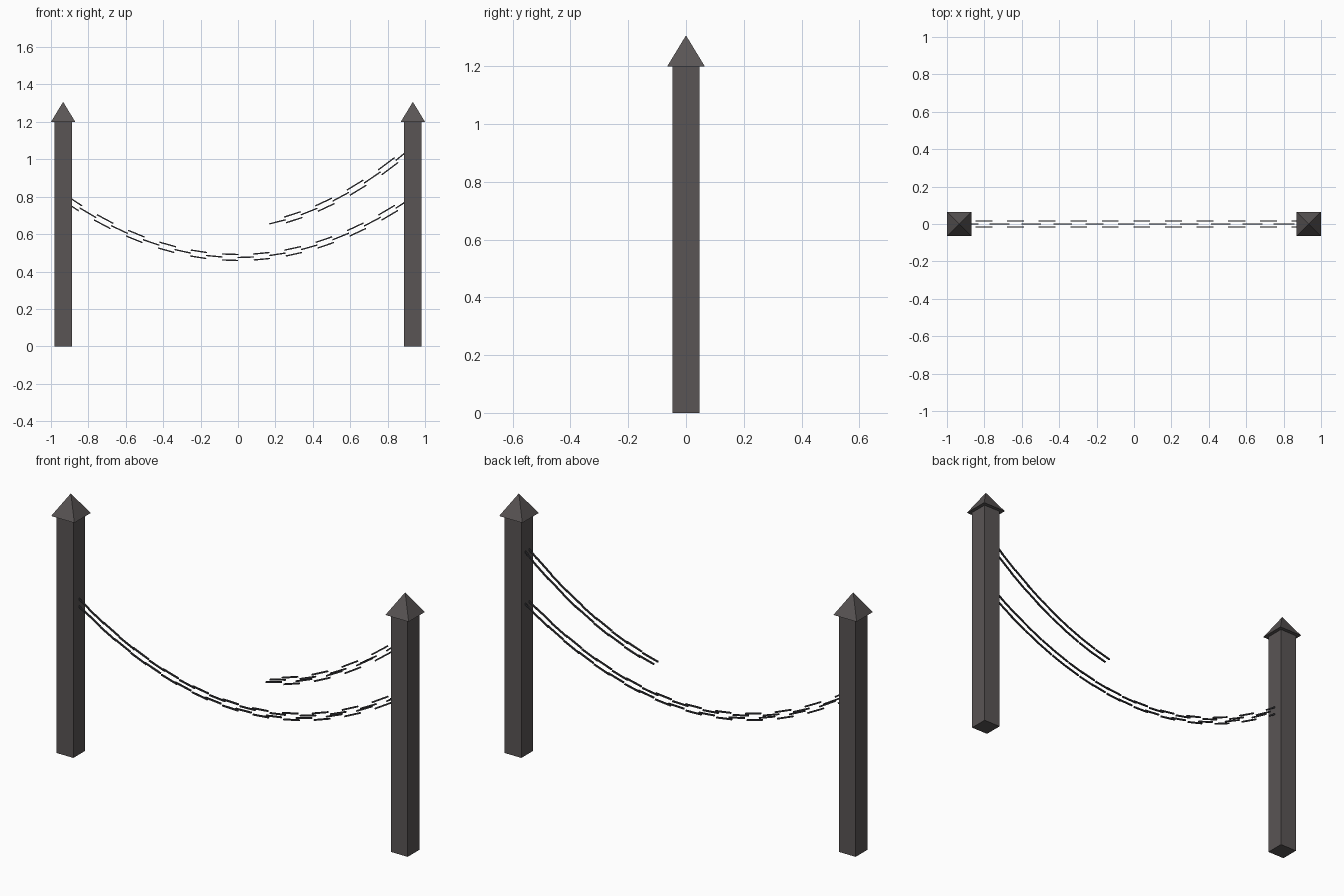
import bpy, bmesh
from mathutils import Vector, Matrix

if "Cube" in bpy.data.objects:
    bpy.data.objects.remove(bpy.data.objects["Cube"])

def material(name, col):
    m = bpy.data.materials.new(name)
    m.diffuse_color = (*col, 1)
    m.use_nodes = True
    m.node_tree.nodes["Principled BSDF"].inputs["Base Color"].default_value = m.diffuse_color
    return m

iron = material("dark_iron", (0.10, 0.09, 0.09))
chain_iron = material("chain_iron", (0.04, 0.04, 0.045))

def finish(name, bm, mat):
    bmesh.ops.recalc_face_normals(bm, faces=bm.faces)
    me = bpy.data.meshes.new(name)
    bm.to_mesh(me)
    bm.free()
    me.materials.append(mat)
    ob = bpy.data.objects.new(name, me)
    bpy.context.collection.objects.link(ob)
    return ob

# Square post with a pyramid cap
def post(side, x):
    bm = bmesh.new()
    bmesh.ops.create_cube(bm, size=1, matrix=Matrix.Translation((x, 0, 0.6))
                          @ Matrix.Diagonal((0.094, 0.094, 1.2, 1)))
    finish(side + "_post", bm, iron)
    bm = bmesh.new()
    h, z = 0.065, 1.2
    base = [bm.verts.new((x + a * h, b * h, z)) for a, b in ((-1, -1), (1, -1), (1, 1), (-1, 1))]
    tip = bm.verts.new((x, 0, 1.307))
    bm.faces.new(base[::-1])
    for i in range(4):
        bm.faces.new((base[i], base[(i + 1) % 4], tip))
    finish(side + "_post_cap", bm, iron)

post("left", -0.935)
post("right", 0.935)

# Chain: alternating upright and flat links, each a pair of thin bars
STEP, GAP, THICK = 0.0845, 0.016, 0.007

def chain(name, height, first, last):
    bm = bmesh.new()
    for k in range(first, last):
        x0, x1 = (k - 11) * STEP, (k - 10) * STEP
        a, b = Vector((x0, 0, height(x0))), Vector((x1, 0, height(x1)))
        along = (b - a).normalized()
        across = Vector((0, 1, 0))
        up = along.cross(across)
        rot = Matrix((along, across, up)).transposed().to_4x4()
        offset = across if k % 2 else up
        size = Matrix.Diagonal(((b - a).length * 1.04, THICK, THICK, 1))
        for s in (-1, 1):
            place = Matrix.Translation((a + b) / 2 + offset * GAP * s)
            bmesh.ops.create_cube(bm, size=1, matrix=place @ rot @ size)
    finish(name, bm, chain_iron)

chain("hanging_chain", lambda x: 0.475 + 0.37 * x * x, 0, 22)
chain("loose_chain", lambda x: 0.655 + 0.22 * (x - 0.17) + 0.42 * (x - 0.17) ** 2, 13, 22)
